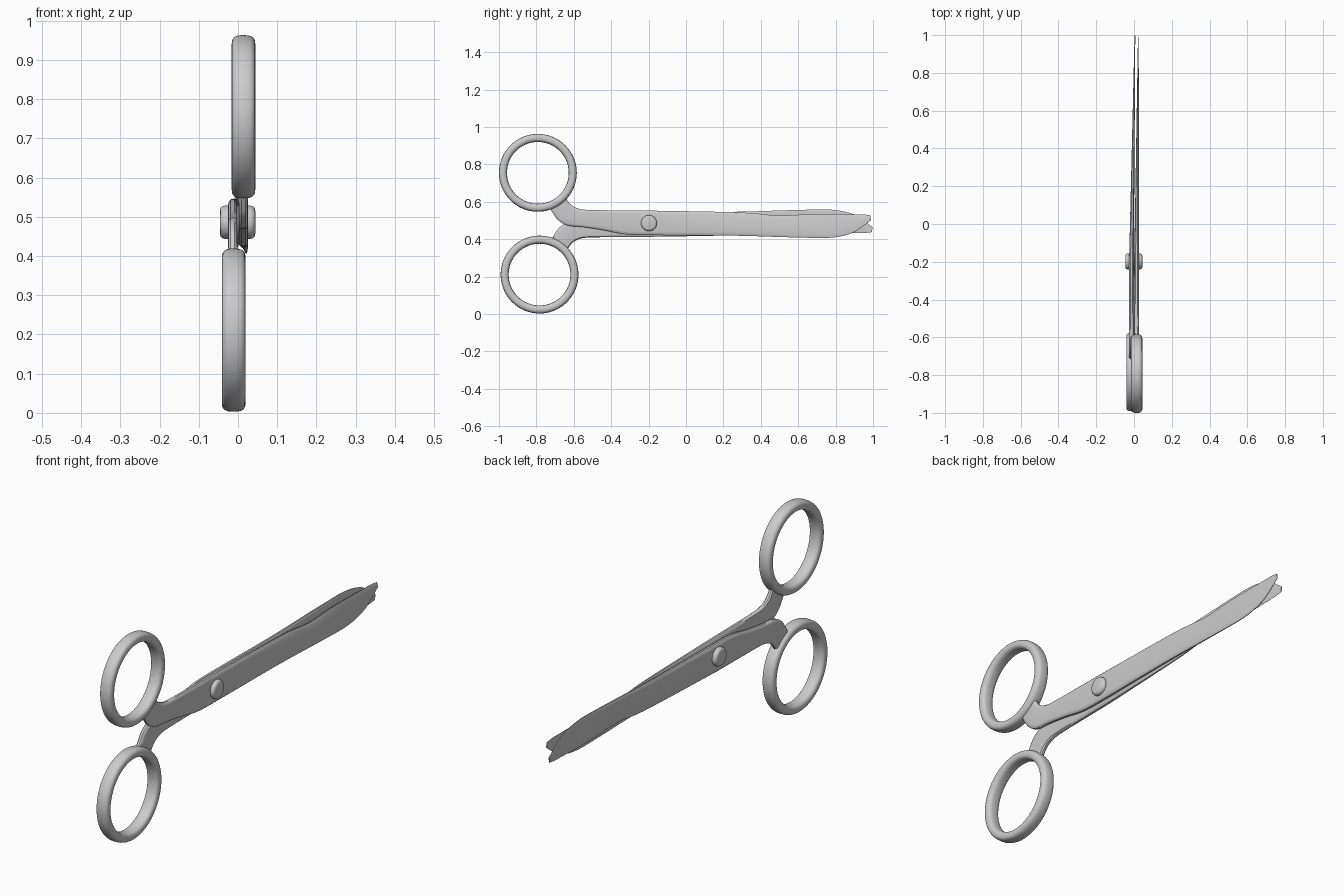
import bpy, bmesh, math
from mathutils import Vector

if "Cube" in bpy.data.objects:
    bpy.data.objects.remove(bpy.data.objects["Cube"])

MID_Z = 0.483  # the two halves mirror about this height

# Stations along one half: upper edge (y, z), lower edge (y, z)
STATIONS = [
    (-0.645, 0.625, -0.730, 0.570), (-0.622, 0.592, -0.712, 0.540),
    (-0.600, 0.574, -0.685, 0.503), (-0.560, 0.560, -0.635, 0.474),
    (-0.500, 0.556, -0.560, 0.466), (-0.420, 0.555, -0.450, 0.450),
    (-0.330, 0.554, -0.330, 0.427), (-0.200, 0.553, -0.200, 0.422),
    (0.200, 0.546, 0.200, 0.420), (0.350, 0.540, 0.350, 0.417),
    (0.500, 0.526, 0.500, 0.412), (0.650, 0.534, 0.650, 0.408),
    (0.750, 0.535, 0.750, 0.407), (0.830, 0.534, 0.830, 0.416),
    (0.900, 0.533, 0.900, 0.438), (0.950, 0.532, 0.945, 0.468),
    (0.985, 0.528, 0.990, 0.502),
]
# Rounded-slab cross-section: across width, through thickness
SECTION = [(0, .3), (0, .7), (.05, .92), (.14, 1), (.86, 1), (.95, .92),
           (1, .7), (1, .3), (.95, .06), (.86, 0), (.14, 0), (.05, .06)]


def finish(bm, name, angle=40):
    bmesh.ops.recalc_face_normals(bm, faces=bm.faces)
    mesh = bpy.data.meshes.new(name)
    bm.to_mesh(mesh)
    bm.free()
    ob = bpy.data.objects.new(name, mesh)
    bpy.context.collection.objects.link(ob)
    bpy.ops.object.select_all(action='DESELECT')
    bpy.context.view_layer.objects.active = ob
    ob.select_set(True)
    bpy.ops.object.shade_smooth_by_angle(angle=math.radians(angle))
    return ob


def loft(bm, rings, closed=False):
    rows = [[bm.verts.new(p) for p in r] for r in rings]
    n = len(rows[0])
    pairs = list(zip(rows, rows[1:] + rows[:1]))
    for a, b in pairs if closed else pairs[:-1]:
        for i in range(n):
            j = (i + 1) % n
            bm.faces.new((a[i], a[j], b[j], b[i]))
    if not closed:
        bm.faces.new(rows[0])
        bm.faces.new(rows[-1])


def smooth_stations(steps=4):
    pts = [Vector(s) for s in STATIONS]
    out = []
    for i in range(len(pts) - 1):
        a, b = pts[i], pts[i + 1]
        # tangents limited by span length so uneven spacing does not overshoot
        ta = (b - pts[max(i - 1, 0)])
        tb = (pts[min(i + 2, len(pts) - 1)] - a)
        ta *= (b[0] - a[0]) / ta[0]
        tb *= (b[0] - a[0]) / tb[0]
        for k in range(steps):
            u = k / steps
            out.append(a * (2*u**3 - 3*u**2 + 1) + ta * (u**3 - 2*u**2 + u)
                       + b * (3*u**2 - 2*u**3) + tb * (u**3 - u**2))
    return out + [pts[-1]]


def blade(name, side):
    bm = bmesh.new()
    rings = []
    for ty, tz, by, bz in smooth_stations():
        ring = []
        for v, w in SECTION:
            y, z = by + (ty - by) * v, bz + (tz - bz) * v
            t = min(max((y + 0.2) / 1.2, 0), 1)
            if v > 0.9:
                w *= 1 - 0.6 * t          # thinner cutting edge
            inner, outer = 0.001 + 0.006 * t, 0.026 - 0.015 * t
            x = 0.014 * t + side * (inner + (outer - inner) * w)
            ring.append((x, y + (0.008 if side < 0 else 0), MID_Z + side * (z - MID_Z)))
        rings.append(ring)
    loft(bm, rings)
    finish(bm, name)


def finger_ring(name, x0, y0, z0):
    # rounded-rectangle section swept round a circle
    bm = bmesh.new()
    prof = []
    for i in range(24):
        a = math.tau * i / 24
        c, s = math.cos(a), math.sin(a)
        prof.append((0.1865 + 0.0215 * math.copysign(abs(c) ** 0.8, c),
                     0.030 * math.copysign(abs(s) ** 0.7, s)))
    rings = []
    for k in range(96):
        a = math.tau * k / 96
        rings.append([(x0 + w, y0 + r * math.cos(a), z0 + r * math.sin(a)) for r, w in prof])
    loft(bm, rings, closed=True)
    finish(bm, name, 60)


def rivet():
    # turned pin with rounded heads on both sides
    half = [(0.045, 0.030), (0.043, 0.037), (0.038, 0.041), (0.032, 0.0425)]
    prof = half + [(-x, r) for x, r in reversed(half)]
    bm = bmesh.new()
    loft(bm, [[(x - 0.001, -0.198 + r * math.cos(math.tau * k / 48),
                0.486 + r * math.sin(math.tau * k / 48)) for k in range(48)]
              for x, r in prof])
    finish(bm, "pivot_rivet", 50)


blade("right_blade", 1)
blade("left_blade", -1)
finger_ring("upper_finger_ring", 0.014, -0.792, 0.755)
finger_ring("lower_finger_ring", -0.011, -0.783, 0.211)
rivet()
